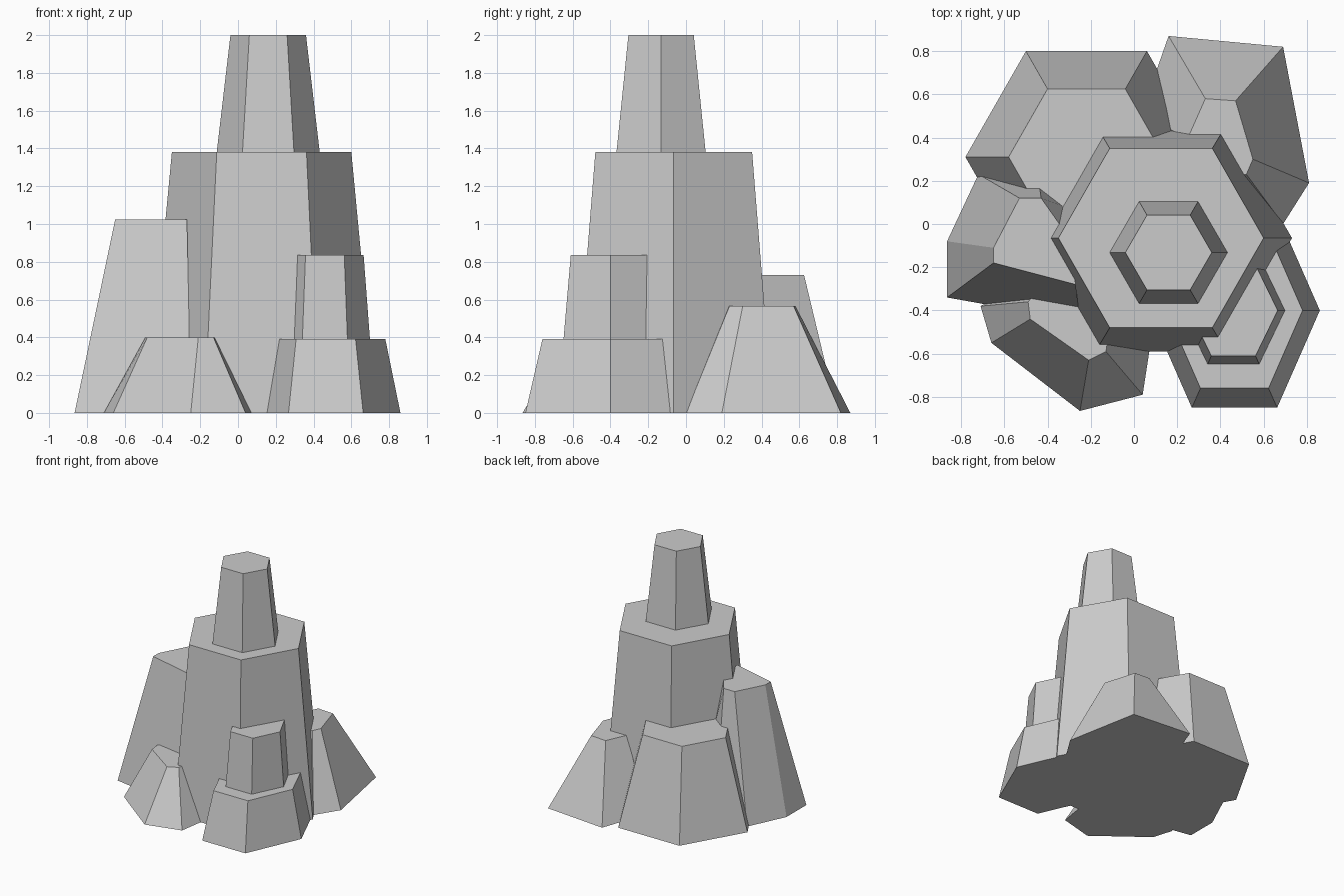
import bpy, bmesh, math

if "Cube" in bpy.data.objects:
    bpy.data.objects.remove(bpy.data.objects["Cube"])


def frustum(name, base, top, z0, z1):
    """Flat-sided rock column between two matching outlines."""
    bm = bmesh.new()
    lo = [bm.verts.new((x, y, z0)) for x, y in base]
    hi = [bm.verts.new((x, y, z1)) for x, y in top]
    n = len(lo)
    bm.faces.new(lo)
    bm.faces.new(hi)
    for i in range(n):
        j = (i + 1) % n
        bm.faces.new((lo[i], lo[j], hi[j], hi[i]))
    bmesh.ops.recalc_face_normals(bm, faces=bm.faces)
    me = bpy.data.meshes.new(name)
    bm.to_mesh(me)
    bm.free()
    ob = bpy.data.objects.new(name, me)
    bpy.context.collection.objects.link(ob)
    return ob


def hexagon(cx, cy, rx, half_depth):
    ry = half_depth / math.sin(math.pi / 3)
    return [(cx + rx * math.cos(i * math.pi / 3), cy + ry * math.sin(i * math.pi / 3))
            for i in range(6)]


def hex_column(name, c, z0, z1, base, top):
    frustum(name, hexagon(*c, *base), hexagon(*c, *top), z0, z1)


# Regular six-sided columns: centre, heights, (half width, half depth) below and above
hex_column("main_column", (0.125, -0.065), 0, 1.38, (0.606, 0.525), (0.475, 0.415))
hex_column("summit_column", (0.16, -0.132), 1.36, 2.0, (0.275, 0.238), (0.2, 0.173))
hex_column("front_right_ledge", (0.465, -0.40), 0, 0.39, (0.395, 0.45), (0.315, 0.36))
hex_column("front_right_column", (0.46, -0.40), 0.37, 0.835, (0.24, 0.25), (0.205, 0.21))
hex_column("back_left_boulder", (-0.22, 0.31), 0, 0.73, (0.56, 0.49), (0.36, 0.315))

# Irregular left column
frustum("left_column",
        [(-0.865, -0.08), (-0.865, -0.34), (-0.25, -0.45), (-0.1, 0.0), (-0.45, 0.27), (-0.72, 0.23)],
        [(-0.65, -0.11), (-0.65, -0.18), (-0.27, -0.28), (-0.31, -0.05), (-0.43, 0.12), (-0.53, 0.12)],
        0, 1.025)

# Irregular front left boulder
frustum("front_left_boulder",
        [(-0.71, -0.38), (-0.66, -0.55), (-0.25, -0.865), (0.04, -0.79), (0.10, -0.4), (-0.4, -0.2)],
        [(-0.49, -0.36), (-0.48, -0.44), (-0.21, -0.63), (-0.13, -0.59), (-0.1, -0.4), (-0.4, -0.25)],
        0, 0.40)

# Irregular back right boulder
frustum("back_right_boulder",
        [(0.16, 0.87), (0.69, 0.82), (0.81, 0.19), (0.69, 0.0), (0.2, 0.0), (0.03, 0.5)],
        [(0.33, 0.58), (0.47, 0.57), (0.55, 0.30), (0.52, 0.23), (0.3, 0.2), (0.25, 0.4)],
        0, 0.565)
